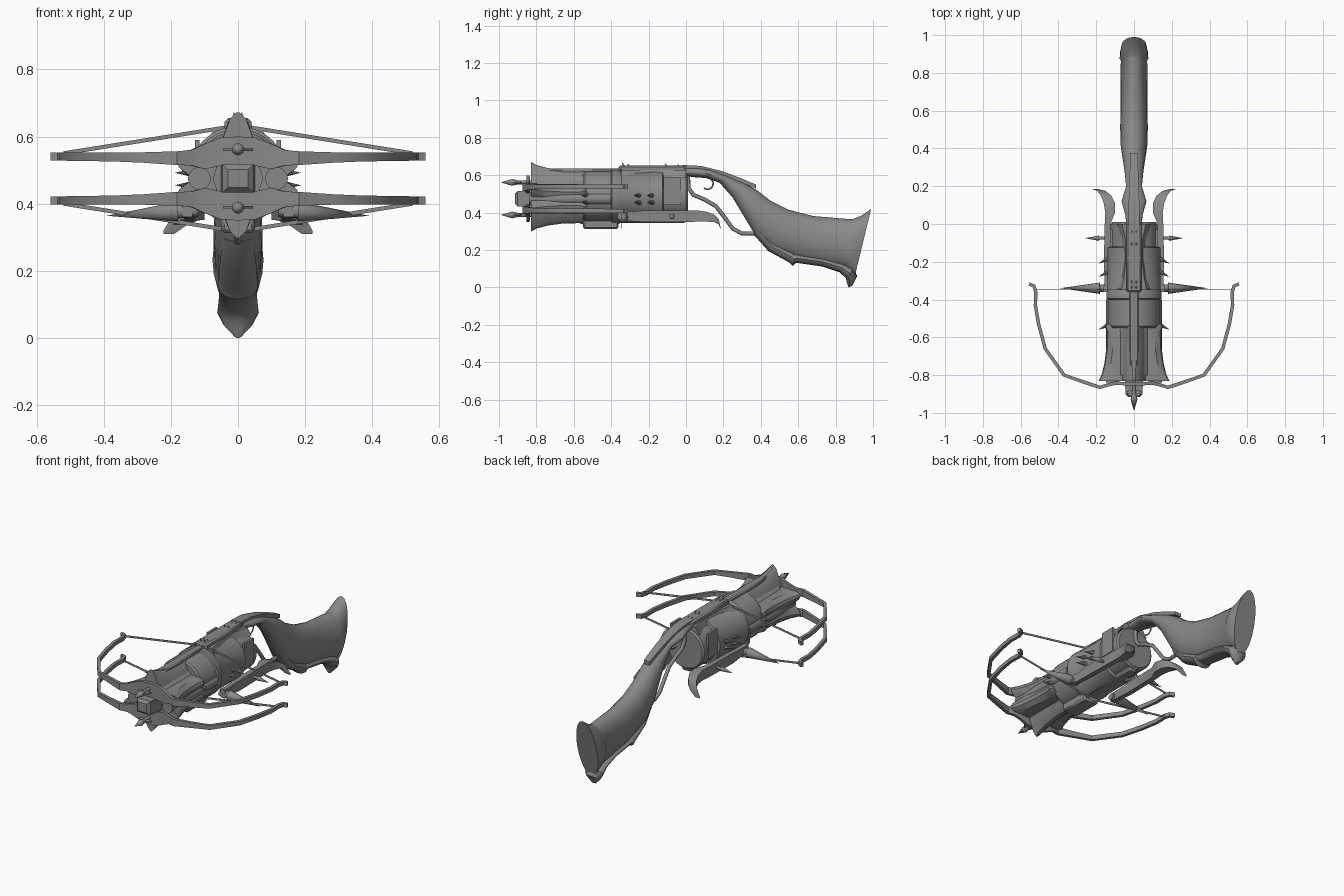
import bpy, bmesh, math
from mathutils import Vector, Matrix

metal = bpy.data.materials.new("dark_grey_metal")
metal.diffuse_color = (0.25, 0.25, 0.25, 1)
AX = 0.485   # height of the drum axis
MID = 0.475  # mirror height of the two bows


def finish(name, bm, smooth=True, bevel=0):
    bmesh.ops.recalc_face_normals(bm, faces=bm.faces)
    me = bpy.data.meshes.new(name)
    bm.to_mesh(me)
    bm.free()
    ob = bpy.data.objects.new(name, me)
    bpy.context.collection.objects.link(ob)
    me.materials.append(metal)
    if bevel:
        m = ob.modifiers.new("bevel", "BEVEL")
        m.width, m.segments = bevel, 1
    if smooth:
        bpy.context.view_layer.objects.active = ob
        ob.select_set(True)
        bpy.ops.object.shade_smooth_by_angle(angle=math.radians(35))
        ob.select_set(False)
    return ob


def loft(name, rings, **kw):
    bm = bmesh.new()
    vs = [[bm.verts.new(p) for p in r] for r in rings]
    n = len(rings[0])
    for a, b in zip(vs, vs[1:]):
        for i in range(n):
            j = (i + 1) % n
            bm.faces.new((a[i], a[j], b[j], b[i]))
    bm.faces.new(vs[0])
    bm.faces.new(vs[-1])
    return finish(name, bm, **kw)


def cone(name, a, b, r1, r2=0.0, n=16, **kw):
    a, b = Vector(a), Vector(b)
    d = b - a
    bm = bmesh.new()
    rot = d.to_track_quat("Z", "Y").to_matrix().to_4x4()
    bmesh.ops.create_cone(bm, cap_ends=True, segments=n, radius1=r1, radius2=r2,
                          depth=d.length, matrix=Matrix.Translation((a + b) / 2) @ rot)
    return finish(name, bm, **kw)


def box(name, x0, x1, y0, y1, z0, z1, **kw):
    return loft(name, [[(x0, y, z0), (x1, y, z0), (x1, y, z1), (x0, y, z1)] for y in (y0, y1)], **kw)


def lathe(name, prof, n=40):
    return loft(name, [[(r * math.cos(2 * math.pi * i / n), y, AX + r * math.sin(2 * math.pi * i / n))
                        for i in range(n)] for y, r in prof])


def oval(top, bot, hw, n=20):
    t, b = Vector((0, *top)), Vector((0, *bot))
    c, h = (t + b) / 2, (t - b) / 2
    return [c + h * math.cos(2 * math.pi * i / n) + Vector((hw * math.sin(2 * math.pi * i / n), 0, 0))
            for i in range(n)]


def tube(name, pts, r):
    cu = bpy.data.curves.new(name, "CURVE")
    cu.dimensions = "3D"
    cu.bevel_depth, cu.bevel_resolution, cu.use_fill_caps = r, 2, True
    sp = cu.splines.new("POLY")
    sp.points.add(len(pts) - 1)
    for p, q in zip(sp.points, pts):
        p.co = (*q, 1)
    ob = bpy.data.objects.new(name, cu)
    bpy.context.collection.objects.link(ob)
    cu.materials.append(metal)


# Drum with raised collars
lathe("drum", [(-0.55, 0.13), (-0.54, 0.138), (-0.40, 0.138), (-0.395, 0.146), (-0.36, 0.146),
               (-0.35, 0.140), (-0.125, 0.140), (-0.12, 0.124), (0.0, 0.124), (0.01, 0.115)])
lathe("inner_barrel", [(-0.80, 0.10), (-0.54, 0.10)], 24)
for s in (-1, 1):
    box("drum_side_panel", s * 0.115, s * 0.128, -0.12, -0.03, 0.44, 0.59)
    cone("side_barrel", (s * 0.115, -0.84, MID), (s * 0.115, -0.40, MID), 0.034, 0.034)

# Flared petals around the muzzle
for deg in (90, 18, -18, 162, 198, 270):
    a = math.radians(deg)
    er, et = Vector((math.cos(a), 0, math.sin(a))), Vector((-math.sin(a), 0, math.cos(a)))
    rings = []
    for y, r, w in ((-0.83, 0.195, 0.012), (-0.80, 0.178, 0.02), (-0.74, 0.162, 0.025), (-0.66, 0.151, 0.027),
                    (-0.57, 0.149, 0.027), (-0.545, 0.158, 0.02), (-0.53, 0.15, 0.02)):
        if abs(math.cos(a)) < 0.1:
            r -= 0.008
        c = Vector((0, y, AX if abs(math.cos(a)) < 0.1 else MID))
        rings.append([c + er * 0.07 - et * 0.06, c + er * (r - 0.02) - et * (w + 0.012), c + er * r - et * w * 0.4,
                      c + er * r + et * w * 0.4, c + er * (r - 0.02) + et * (w + 0.012), c + er * 0.07 + et * 0.06])
    loft("muzzle_petal", rings)

# Top rail, its concave cover plate, and the lower keel
box("top_rail_front", -0.024, 0.024, -0.82, -0.34, 0.59, 0.635, bevel=0.006)
box("top_rail", -0.04, 0.04, -0.36, 0.0, 0.60, 0.652, bevel=0.008)
loft("rail_cover", [[(-w, y, 0.585), (w, y, 0.585), (w * 0.7, y, 0.628), (-w * 0.7, y, 0.628)]
                    for y, w in ((-0.35, 0.095), (-0.28, 0.075), (-0.18, 0.06), (-0.08, 0.065), (0.0, 0.09))])
box("lower_keel", -0.05, 0.05, -0.55, -0.36, 0.312, 0.38, bevel=0.01)
box("keel_rear", -0.03, 0.03, -0.36, 0.0, 0.345, 0.38, bevel=0.008)
for y, z in ((-0.34, 0.675), (-0.31, 0.665), (-0.11, 0.668), (-0.04, 0.66)):
    for x in (-0.012, 0.012):
        cone("rail_spike", (x, y + 0.015, 0.635), (x, y - 0.005, z), 0.008, 0, 8)

# Two bows, each with hub, limbs, string and bolt
LIMB = [(0, -0.845, 0.515, 0.60), (0.05, -0.845, 0.513, 0.597), (0.10, -0.843, 0.503, 0.578),
        (0.14, -0.852, 0.514, 0.56), (0.18, -0.865, 0.515, 0.556), (0.28, -0.832, 0.522, 0.553),
        (0.37, -0.80, 0.526, 0.552), (0.47, -0.66, 0.527, 0.552), (0.505, -0.53, 0.528, 0.552),
        (0.522, -0.43, 0.529, 0.552), (0.52, -0.36, 0.529, 0.552), (0.53, -0.328, 0.529, 0.552),
        (0.555, -0.318, 0.529, 0.552)]
for k, label in ((1, "upper"), (-1, "lower")):
    def Z(z):
        return MID + k * (z - MID)
    for s in (-1, 1):
        rings = []
        for i, (x, y, z0, z1) in enumerate(LIMB):
            p, q = LIMB[max(i - 1, 0)], LIMB[min(i + 1, len(LIMB) - 1)]
            t = Vector((q[0] - p[0], q[1] - p[1])).normalized() * 0.009
            rings.append([(s * (x + f * t.y), y - f * t.x, Z(z)) for f, z in
                          ((1, z0), (1, z1), (-1, z1), (-1, z0))])
        loft(label + "_bow_limb", rings)
        # flat string ribbon
        a, b = (s * 0.52, Z(0.55)), (s * 0.03, Z(0.628))
        loft(label + "_string", [[(x, y, z + h) for y, h in
                                  ((-0.347, -0.006), (-0.345, -0.006), (-0.345, 0.006), (-0.347, 0.006))]
                                 for x, z in (a, b)])
        loft(label + "_bolt_barb", [[(s * 0.01, -0.925, Z(0.565)), (s * 0.01, -0.88, Z(0.565)),
                                     (s * 0.045, -0.885, Z(0.565))],
                                    [(s * 0.01, -0.925, Z(0.557)), (s * 0.01, -0.88, Z(0.557)),
                                     (s * 0.045, -0.885, Z(0.557))]], smooth=False)
    cone(label + "_bolt_shaft", (0, -0.93, Z(0.562)), (0, -0.70, Z(0.562)), 0.011, 0.011, 12)
    cone(label + "_bolt_tip", (0, -0.93, Z(0.562)), (0, -0.99, Z(0.562)), 0.018, 0, 12)
    cone(label + "_bolt_neck", (0, -0.93, Z(0.562)), (0, -0.89, Z(0.562)), 0.018, 0.009, 12)

# Square muzzle block
loft("muzzle_block", [[(sx * w, y, MID + sz * w * 0.9) for sx, sz in ((-1, -1), (1, -1), (1, 1), (-1, 1))]
                      for y, w in ((-0.80, 0.05), (-0.87, 0.046), (-0.90, 0.046), (-0.915, 0.03))], smooth=False)

# Side rails with claws and spikes
RAIL = [(-0.36, 0.135, 0.165, 0.36, 0.412), (-0.30, 0.13, 0.155, 0.355, 0.405), (-0.22, 0.13, 0.16, 0.35, 0.412),
        (0.0, 0.125, 0.155, 0.35, 0.412), (0.06, 0.10, 0.152, 0.352, 0.412), (0.11, 0.10, 0.16, 0.352, 0.405),
        (0.15, 0.12, 0.175, 0.35, 0.39), (0.175, 0.15, 0.195, 0.338, 0.365), (0.185, 0.19, 0.222, 0.31, 0.32)]
for s in (-1, 1):
    loft("side_rail_claw", [[(s * x0, y, z0), (s * x1, y, z0), (s * x1, y, z1), (s * x0, y, z1)]
                            for y, x0, x1, z0, z1 in RAIL])
    cone("large_spike_base", (s * 0.12, -0.34, 0.38), (s * 0.185, -0.34, 0.376), 0.02, 0.02)
    cone("large_spike", (s * 0.18, -0.34, 0.376), (s * 0.39, -0.34, 0.364), 0.03)
    cone("small_spike_base", (s * 0.13, -0.075, 0.382), (s * 0.19, -0.075, 0.38), 0.008, 0.008)
    cone("small_spike", (s * 0.185, -0.075, 0.38), (s * 0.26, -0.075, 0.372), 0.014)
    for y in (-0.55, -0.27, -0.20):
        for z in (0.455, 0.492):
            cone("drum_thorn", (s * 0.13, y + 0.02, z), (s * 0.188, y - 0.01, z), 0.014, 0, 8)

# Grip with neck, collar and flared end
loft("grip", [oval(*s) for s in (
    ((-0.02, 0.645), (-0.02, 0.60), 0.04), ((0.05, 0.645), (0.04, 0.59), 0.045),
    ((0.13, 0.63), (0.11, 0.585), 0.066), ((0.22, 0.60), (0.18, 0.56), 0.042),
    ((0.31, 0.56), (0.25, 0.48), 0.05), ((0.38, 0.52), (0.31, 0.38), 0.06),
    ((0.45, 0.465), (0.37, 0.28), 0.07), ((0.55, 0.415), (0.45, 0.20), 0.073),
    ((0.68, 0.382), (0.60, 0.145), 0.072), ((0.88, 0.365), (0.85, 0.10), 0.07),
    ((0.89, 0.365), (0.86, 0.10), 0.076), ((0.94, 0.385), (0.88, 0.08), 0.074),
    ((0.99, 0.42), (0.90, 0.05), 0.066))])
loft("neck_strap", [[(-w, y, z - 0.022), (w, y, z - 0.022), (w, y, z), (-w, y, z)] for y, z, w in (
    (-0.02, 0.655, 0.03), (0.08, 0.65, 0.03), (0.2, 0.62, 0.025), (0.3, 0.582, 0.022), (0.375, 0.55, 0.02))])

# Lower grip strap ending in a pointed heel
loft("grip_strap", [oval(*s, n=12) for s in (
    ((0.42, 0.32), (0.36, 0.285), 0.045), ((0.50, 0.23), (0.44, 0.195), 0.055),
    ((0.58, 0.19), (0.55, 0.135), 0.058), ((0.585, 0.19), (0.57, 0.115), 0.06),
    ((0.61, 0.18), (0.59, 0.132), 0.056), ((0.74, 0.16), (0.73, 0.112), 0.056),
    ((0.84, 0.13), (0.82, 0.082), 0.058), ((0.90, 0.10), (0.855, 0.05), 0.062),
    ((0.915, 0.06), (0.86, 0.025), 0.045), ((0.89, 0.01), (0.87, 0.0), 0.01))])

# Trigger guard and trigger
tube("trigger_guard", [(0, y, z) for y, z in (
    (0.01, 0.60), (0.015, 0.53), (0.04, 0.495), (0.10, 0.47), (0.16, 0.435), (0.21, 0.37),
    (0.25, 0.315), (0.30, 0.288), (0.39, 0.29))], 0.011)
tube("trigger", [(0, 0.115 + 0.03 * math.cos(a), 0.555 + 0.03 * math.sin(a))
                 for a in [math.radians(d) for d in range(-130, 91, 20)]], 0.004)
